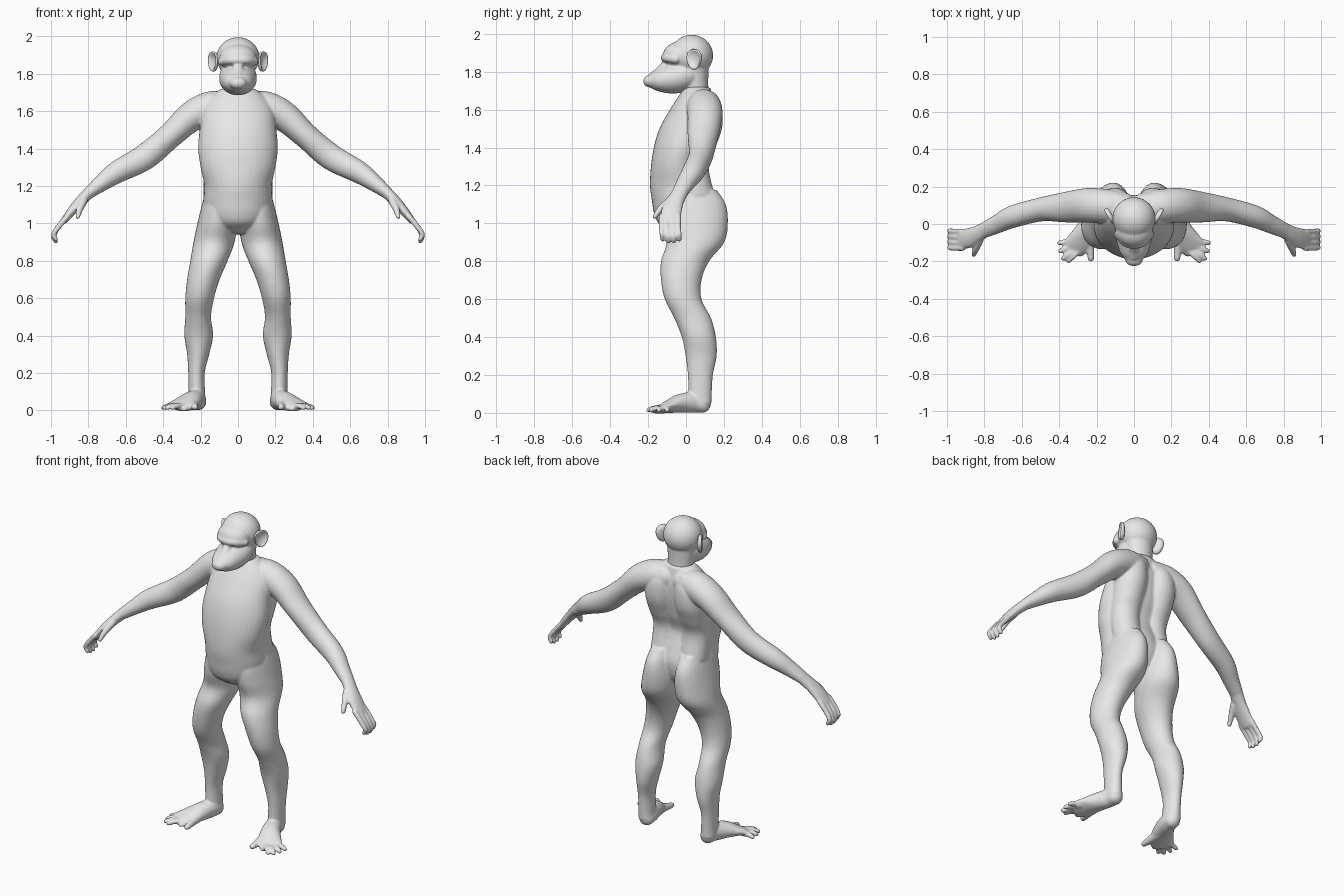
import bpy, bmesh, math
from mathutils import Vector, Matrix

skin = bpy.data.materials.new("plain_grey")
skin.diffuse_color = (0.8, 0.8, 0.8, 1)
X, Y, Z = Vector((1, 0, 0)), Vector((0, 1, 0)), Vector((0, 0, 1))


def spline(pts, n=5):
    """Smoothly resample sections (x, y, z, half width, half depth)."""
    p = [Vector(q) for q in pts]
    p = [2 * p[0] - p[1]] + p + [2 * p[-1] - p[-2]]
    out = []
    for i in range(1, len(p) - 2):
        a, b, c, d = p[i - 1:i + 3]
        for k in range(n):
            t = k / n
            out.append(0.5 * (2 * b + (c - a) * t + (2 * a - 5 * b + 4 * c - d) * t * t
                              + (3 * b - a - 3 * c + d) * t ** 3))
    return out + [p[-2]]


def loft(bm, pts, ref, normal=None, side=1, sides=24, round_end=1.0):
    """Skin elliptical sections along a path and round off both ends."""
    s = spline([(side * q[0], *q[1:]) for q in pts])
    secs = []
    for i, q in enumerate(s):
        t = normal or (s[min(i + 1, len(s) - 1)].to_3d() - s[max(i - 1, 0)].to_3d()).normalized()
        u = (ref - t * ref.dot(t)).normalized()
        secs.append((Vector(q[:3]), t, u, t.cross(u), q[3], q[4]))

    def cap(sec, sign):
        c, t, u, v, a, b = sec
        r = min(a, b) * round_end * sign
        return [(c + t * r * math.sin(w), t, u, v, a * math.cos(w), b * math.cos(w))
                for w in (0.4, 0.8, 1.15, 1.4)]

    secs = cap(secs[0], -1)[::-1] + secs + cap(secs[-1], 1)
    rings = []
    for c, t, u, v, a, b in secs:
        rings.append([bm.verts.new(c + u * a * math.cos(w) + v * b * math.sin(w))
                      for w in (2 * math.pi * k / sides for k in range(sides))])
    for r0, r1 in zip(rings, rings[1:]):
        for k in range(sides):
            j = (k + 1) % sides
            bm.faces.new((r0[k], r0[j], r1[j], r1[k]))
    bm.faces.new(rings[0][::-1])
    bm.faces.new(rings[-1])


def ball(bm, centre, radii):
    bmesh.ops.create_uvsphere(bm, u_segments=32, v_segments=20, radius=1,
                              matrix=Matrix.Translation(centre) @ Matrix.Diagonal((*radii, 1)))


def finish(bm, name, voxel=None, smooth=0):
    """Make an object, fusing its pieces into one skin when a voxel size is given."""
    bmesh.ops.recalc_face_normals(bm, faces=bm.faces)
    me = bpy.data.meshes.new(name)
    bm.to_mesh(me)
    bm.free()
    ob = bpy.data.objects.new(name, me)
    bpy.context.collection.objects.link(ob)
    bpy.ops.object.select_all(action='DESELECT')
    ob.select_set(True)
    bpy.context.view_layer.objects.active = ob
    if voxel:
        m = ob.modifiers.new("fuse", 'REMESH')
        m.mode, m.voxel_size = 'VOXEL', voxel
        m = ob.modifiers.new("soften", 'SMOOTH')
        m.factor, m.iterations = 0.5, smooth
        bpy.ops.object.convert(target='MESH')
    ob.data.materials.clear()
    ob.data.materials.append(skin)
    bpy.ops.object.shade_smooth()
    return ob


# ---- body: torso as (height, half width, front, back) ----
body = bmesh.new()
torso = [(0.96, .09, -.09, .10), (1.0, .145, -.145, .13), (1.05, .175, -.168, .15),
         (1.12, .185, -.18, .155), (1.2, .18, -.19, .13), (1.3, .2, -.185, .10),
         (1.4, .213, -.17, .13), (1.5, .205, -.14, .15), (1.6, .19, -.085, .155),
         (1.67, .15, -.04, .14), (1.71, .105, -.015, .13)]
loft(body, [(0, (f + b) / 2, z, w, (b - f) / 2) for z, w, f, b in torso], X, Z, sides=40, round_end=.2)

for s in (1, -1):
    # back muscles either side of the spine groove
    loft(body, [(.1, .06, 1.15, .085, .09), (.1, .035, 1.3, .088, .085), (.105, .06, 1.4, .092, .095),
                (.105, .09, 1.5, .097, .1), (.1, .09, 1.6, .095, .1), (.085, .09, 1.67, .07, .07)],
         X, Z, s, round_end=.5)
    # leg with buttock, thigh, knee and calf
    loft(body, [(.1, .04, 1.18, .07, .12), (.105, .04, 1.1, .088, .17), (.112, .047, 1.0, .105, .174),
                (.128, .05, .9, .11, .152), (.155, -.005, .8, .1, .127), (.185, -.025, .7, .087, .107),
                (.205, -.015, .6, .077, .097), (.213, .035, .5, .069, .097), (.21, .068, .4, .077, .09),
                (.213, .08, .3, .059, .082), (.222, .076, .2, .044, .066), (.22, .075, .1, .044, .061),
                (.218, .085, .05, .045, .05)],
         X, Z, s, sides=32, round_end=.4)
    # foot
    loft(body, [(.215, .085, .045, .046, .045), (.222, .04, .055, .05, .055), (.25, -.03, .05, .06, .05),
                (.285, -.09, .034, .07, .034), (.325, -.13, .02, .066, .02)], X, None, s)
    # toes, the big one set apart like a thumb
    for bx, by, tx, ty in ((.34, -.095, .4, -.1), (.34, -.12, .395, -.145),
                           (.325, -.14, .38, -.185), (.30, -.145, .35, -.198)):
        loft(body, [(bx, by, .022, .017, .018), ((bx + tx) / 2, (by + ty) / 2, .024, .015, .017),
                    (tx, ty, .014, .013, .013)], Z, None, s, 12)
    loft(body, [(.24, -.05, .035, .035, .033), (.235, -.12, .026, .024, .024),
                (.23, -.185, .017, .018, .016)], X, None, s, 12)
    # shoulder and arm down to the wrist
    loft(body, [(.06, .09, 1.63, .08, .075), (.15, .095, 1.615, .092, .09), (.25, .1, 1.57, .092, .081),
                (.363, .09, 1.468, .082, .068), (.497, .078, 1.355, .064, .07), (.645, .04, 1.275, .06, .06),
                (.73, 0, 1.215, .05, .045), (.795, -.03, 1.165, .043, .033)], Y, None, s)
    # palm
    loft(body, [(.795, -.03, 1.165, .042, .032), (.84, -.055, 1.12, .046, .029),
                (.885, -.075, 1.07, .054, .025), (.925, -.083, 1.02, .053, .019)], Y, None, s)
    # fingers curling down
    for i in range(4):
        y, dz = -.04 - .03 * i, (.012, 0, 0, .012)[i]
        loft(body, [(.915, y, 1.035, .015, .016), (.965, y, .975, .014, .015),
                    (.985, y + .004, .93 + dz, .0135, .014), (.974, y + .006, .903 + dz, .012, .012)],
             Y, None, s, 12)
    # thumb
    loft(body, [(.825, -.085, 1.12, .024, .022), (.846, -.135, 1.075, .018, .018),
                (.857, -.165, 1.035, .013, .013)], Y, None, s, 12)
finish(body, "body", .0066, 5)

# ---- head: neck, skull, brow, muzzle ----
head = bmesh.new()
loft(head, [(0, .065, 1.62, .078, .065), (0, .05, 1.72, .078, .068), (0, .04, 1.83, .09, .08)], X, Z)
ball(head, (0, .03, 1.885), (.115, .113, .11))
ball(head, (0, -.035, 1.883), (.1, .088, .075))
loft(head, [(-.088, -.055, 1.865, .022, .02), (-.05, -.1, 1.872, .022, .02), (0, -.113, 1.872, .022, .02),
            (.05, -.1, 1.872, .022, .02), (.088, -.055, 1.865, .022, .02)], Z)
loft(head, [(0, 0, 1.785, .1, .085), (0, -.05, 1.768, .1, .082), (0, -.1, 1.76, .091, .075),
            (0, -.155, 1.753, .073, .056), (0, -.192, 1.75, .047, .033)], X, None, sides=32)
# nose bridge and lower lip
loft(head, [(0, -.1, 1.85, .025, .02), (0, -.14, 1.808, .028, .018), (0, -.18, 1.782, .025, .014)], X)
finish(head, "head", .006, 4)

# ---- ears: shallow dishes facing outward and forward ----
profile = [(.6, -.014), (.92, -.008), (1, .004), (.94, .012), (.8, .007), (.45, -.004)]
for s, name in ((1, "left_ear"), (-1, "right_ear")):
    ear = bmesh.new()
    n = Vector((s * .86, -.5, .05)).normalized()
    u = Vector((s * .5, .86, 0)).normalized()
    centre = Vector((s * .13, .045, 1.865))
    rings = []
    for r, h in profile:
        ring = []
        for k in range(24):
            w = 2 * math.pi * k / 24
            # wider at the top than at the lobe
            width = .044 * (1 + .2 * math.sin(w))
            ring.append(ear.verts.new(centre + n * h + u * r * width * math.cos(w)
                                      + Z * r * .055 * math.sin(w)))
        rings.append(ring)
    for r0, r1 in zip(rings, rings[1:]):
        for k in range(24):
            j = (k + 1) % 24
            ear.faces.new((r0[k], r0[j], r1[j], r1[k]))
    ear.faces.new(rings[0][::-1])
    ear.faces.new(rings[-1])
    finish(ear, name)
